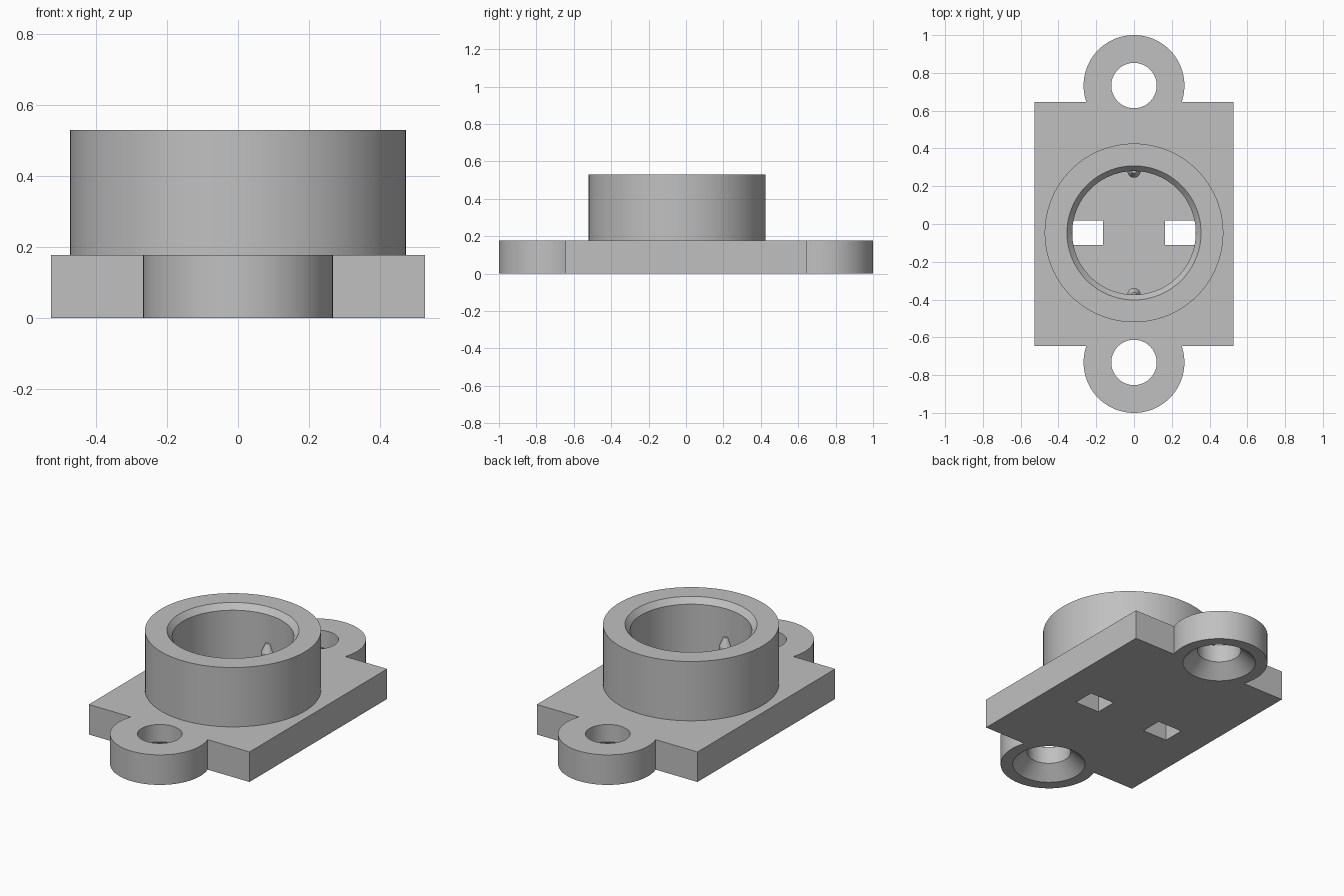
import bpy
import bmesh
from math import radians, sin, cos, tau

if "Cube" in bpy.data.objects:
    bpy.data.objects.remove(bpy.data.objects["Cube"], do_unlink=True)

PLATE_TOP = 0.178
COLLAR_TOP = 0.53
COLLAR_Y = -0.047
LUG_Y = 0.733
BORE_R = 0.327

grey = bpy.data.materials.new("plain grey")
grey.use_nodes = True
grey.diffuse_color = (0.53, 0.53, 0.53, 1)
grey.node_tree.nodes["Principled BSDF"].inputs["Base Color"].default_value = grey.diffuse_color


def add_object(name, bm):
    bmesh.ops.recalc_face_normals(bm, faces=bm.faces[:])
    mesh = bpy.data.meshes.new(name)
    bm.to_mesh(mesh)
    bm.free()
    mesh.materials.append(grey)
    obj = bpy.data.objects.new(name, mesh)
    bpy.context.collection.objects.link(obj)
    return obj


def box(name, x0, x1, y0, y1, z0, z1):
    bm = bmesh.new()
    bmesh.ops.create_cube(bm, size=1)
    for v in bm.verts:
        v.co.x = x1 if v.co.x > 0 else x0
        v.co.y = y1 if v.co.y > 0 else y0
        v.co.z = z1 if v.co.z > 0 else z0
    return add_object(name, bm)


def lathe(name, profile, y, segments=96, closed=False):
    """Spin (radius, z) points about a vertical axis; open profiles get end caps."""
    bm = bmesh.new()
    rings = [[bm.verts.new((r * cos(tau * i / segments), y + r * sin(tau * i / segments), z))
              for i in range(segments)] for r, z in profile]
    for a, b in zip(rings, rings[1:]):
        for i in range(segments):
            j = (i + 1) % segments
            bm.faces.new((a[i], a[j], b[j], b[i]))
    if not closed:
        bm.faces.new(rings[0])
        bm.faces.new(rings[-1])
    return add_object(name, bm)


def boolean(target, tool, operation):
    mod = target.modifiers.new(operation.lower(), "BOOLEAN")
    mod.operation = operation
    mod.solver = "EXACT"
    mod.object = tool
    bpy.context.view_layer.objects.active = target
    bpy.ops.object.modifier_apply(modifier=mod.name)
    bpy.data.objects.remove(tool, do_unlink=True)


def smooth(obj, angle):
    bpy.ops.object.select_all(action="DESELECT")
    obj.select_set(True)
    bpy.context.view_layer.objects.active = obj
    bpy.ops.object.shade_smooth_by_angle(angle=radians(angle))


# Mounting plate with two round, countersunk lugs
plate = box("mounting_plate", -0.527, 0.527, -0.645, 0.645, 0, PLATE_TOP)
for side in (-1, 1):
    boolean(plate, lathe("lug", [(0.267, 0), (0.267, PLATE_TOP)], side * LUG_Y), "UNION")
for side in (-1, 1):
    screw_hole = [(0.21, -0.01), (0.2, 0), (0.12, 0.075), (0.12, 0.3)]
    boolean(plate, lathe("screw_cutter", screw_hole, side * LUG_Y), "DIFFERENCE")

# Two rectangular slots through the plate, inside the collar
for x0, x1 in ((-0.325, -0.163), (0.163, 0.325)):
    slot = box("slot_cutter", x0, x1, COLLAR_Y - 0.065, COLLAR_Y + 0.065, -0.1, 0.3)
    boolean(plate, slot, "DIFFERENCE")
smooth(plate, 30)

# Collar with a chamfered bore
collar = lathe("collar", [(0.473, PLATE_TOP), (0.473, COLLAR_TOP), (0.355, COLLAR_TOP),
                          (BORE_R, COLLAR_TOP - 0.033), (BORE_R, PLATE_TOP)],
               COLLAR_Y, closed=True)
smooth(collar, 30)

# Pointed locating pins half sunk into the bore wall
for name, side in (("front_pin", -1), ("back_pin", 1)):
    pin = lathe(name, [(0.035, PLATE_TOP), (0.035, 0.28), (0.012, 0.33)],
                COLLAR_Y + side * BORE_R, segments=32)
    smooth(pin, 20)
